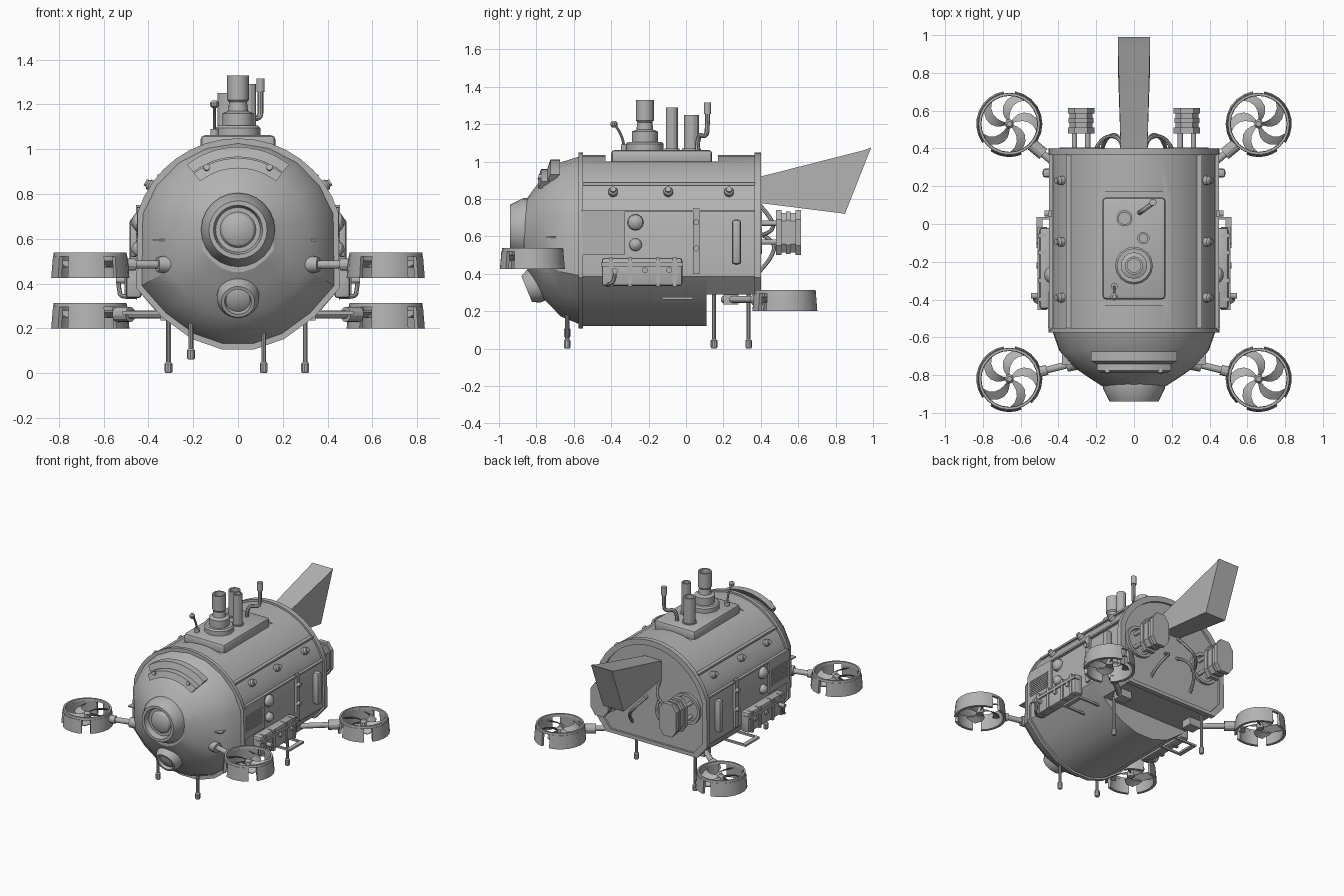
import bpy, bmesh, math
from mathutils import Vector

old = bpy.data.objects.get("Cube")
if old:
    bpy.data.objects.remove(old)

grey = bpy.data.materials.new("hull grey")
grey.use_nodes = True
grey.diffuse_color = (0.45, 0.45, 0.45, 1)
grey.node_tree.nodes["Principled BSDF"].inputs["Base Color"].default_value = grey.diffuse_color
parts = []


def finish(name, mesh, mirror=False):
    obj = bpy.data.objects.new(name, mesh)
    bpy.context.collection.objects.link(obj)
    mesh.materials.clear()
    mesh.materials.append(grey)
    if mirror:
        obj.modifiers.new("Mirror", 'MIRROR').use_mirror_merge = False
    parts.append(obj)
    return obj


def loft(name, rings, mirror=False, closed=False):
    """Skin a row of closed cross-sections, capped unless closed into a loop."""
    bm = bmesh.new()
    rows = [[bm.verts.new(p) for p in ring] for ring in rings]
    pairs = list(zip(rows, rows[1:])) + ([(rows[-1], rows[0])] if closed else [])
    for a, b in pairs:
        for i in range(len(a)):
            j = (i + 1) % len(a)
            bm.faces.new((a[i], a[j], b[j], b[i]))
    if not closed:
        bm.faces.new(rows[0])
        bm.faces.new(rows[-1])
    bmesh.ops.recalc_face_normals(bm, faces=bm.faces)
    mesh = bpy.data.meshes.new(name)
    bm.to_mesh(mesh)
    bm.free()
    return finish(name, mesh, mirror)


def lathe(name, origin, axis, profile, n=16, mirror=False):
    """Turn (radius, distance) pairs around an axis."""
    axis = Vector(axis).normalized()
    side = axis.orthogonal().normalized()
    other = axis.cross(side)
    turn = [i * math.tau / n for i in range(n)]
    rings = [[Vector(origin) + axis * h + (side * math.cos(t) + other * math.sin(t)) * r
              for t in turn] for r, h in profile]
    return loft(name, rings, mirror)


def rod(name, a, b, r, r_end=None, n=12, mirror=False):
    d = Vector(b) - Vector(a)
    return lathe(name, a, d, [(r, 0), (r_end or r, d.length)], n, mirror)


def box(name, centre, size, bevel=0, mirror=False):
    bm = bmesh.new()
    bmesh.ops.create_cube(bm, size=1)
    for v in bm.verts:
        v.co = Vector(centre) + Vector(s * c for s, c in zip(size, v.co))
    if bevel:
        bmesh.ops.bevel(bm, geom=bm.edges[:], offset=bevel, segments=2, affect='EDGES', profile=0.5)
    mesh = bpy.data.meshes.new(name)
    bm.to_mesh(mesh)
    bm.free()
    return finish(name, mesh, mirror)


def evaluated_mesh(obj):
    return bpy.data.meshes.new_from_object(obj.evaluated_get(bpy.context.evaluated_depsgraph_get()))


def pipe(name, points, r, mirror=False):
    curve = bpy.data.curves.new(name, 'CURVE')
    curve.dimensions = '3D'
    curve.bevel_depth, curve.bevel_resolution, curve.use_fill_caps = r, 2, True
    spline = curve.splines.new('NURBS')
    spline.points.add(len(points) - 1)
    for p, co in zip(spline.points, points):
        p.co = (*co, 1)
    spline.order_u, spline.use_endpoint_u, spline.resolution_u = 3, True, 6
    tmp = bpy.data.objects.new("temporary", curve)
    bpy.context.collection.objects.link(tmp)
    mesh = evaluated_mesh(tmp)
    bpy.data.objects.remove(tmp)
    return finish(name, mesh, mirror)


# Hull cross-section: round roof, upright sides, rounded keel
KEEL = [(0.07, 0.12), (0.2, 0.165), (0.33, 0.26), (0.44, 0.385)]
STERN = [(0.36, 0.29), (0.44, 0.385)]


def section(y, scale=1, lower=KEEL, centre=0.58, steps=8):
    half = list(lower)
    for i in range(steps):
        t = math.radians(17 + 73 * i / steps)
        half.append((0.455 * math.cos(t), 0.58 + 0.455 * math.sin(t)))
    loop = half + [(0, 1.035)] + [(-x, z) for x, z in reversed(half)]
    return [(x * scale, y, centre + (z - centre) * scale) for x, z in loop]


def rim(name, y0, y1, scale, lower=KEEL):
    loft(name, [section(y, s, lower) for y, s in
                ((y0, 0.94), (y0, scale), (y1, scale), (y1, 0.94))], closed=True)


# Hull with the flat deck recess cut into its roof
hull = loft("hull", [section(-0.57), section(0.11)])
stern = loft("stern_hull", [section(0.11, lower=STERN), section(0.385, lower=STERN)])
cutter = box("deck_cutter", (0, -0.13, 1.1), (0.6, 0.6, 0.2))
for obj in (hull, stern):
    cut = obj.modifiers.new("Deck", 'BOOLEAN')
    cut.operation, cut.object = 'DIFFERENCE', cutter
    mesh = evaluated_mesh(obj)
    obj.modifiers.clear()
    obj.data = mesh
parts.remove(cutter)
bpy.data.objects.remove(cutter)
rim("front_rim", -0.575, -0.55, 1.03)
rim("rear_rim", 0.365, 0.4, 1.03, STERN)

# Faceted nose with its two portholes and brow
loft("nose", [section(y, s, centre=0.64, steps=4) for y, s in
              ((-0.57, 0.98), (-0.67, 0.9), (-0.76, 0.72), (-0.82, 0.52), (-0.865, 0.36))])
lathe("main_porthole", (0, -0.84, 0.64), (0, -1, 0),
      [(0.165, 0), (0.165, 0.03), (0.13, 0.1), (0.11, 0.1), (0.1, 0.06), (0.08, 0.06),
       (0.07, 0.075), (0.04, 0.09)], 24)
lathe("lower_porthole", (0, -0.75, 0.36), (0, -0.92, -0.38),
      [(0.095, 0), (0.095, 0.07), (0.075, 0.11), (0.06, 0.11), (0.055, 0.09), (0.03, 0.1)], 20)
for name, r, y in (("brow_guard", 0.3, -0.755), ("upper_brow", 0.35, -0.705)):
    loft(name, [[(math.cos(t) * (r + dr), y + dy, 0.64 + math.sin(t) * (r + dr))
                 for dr, dy in ((-0.025, 0), (-0.025, -0.035), (0.02, -0.02), (0.02, 0.03))]
                for t in (math.radians(52 + 76 * i / 12) for i in range(13))])
rod("brow_stud", (0.14, -0.72, 0.9), (0.14, -0.79, 0.92), 0.014, mirror=True)
box("nose_slit", (0.33, -0.715, 0.595), (0.1, 0.06, 0.008), mirror=True)

# Deck platform and its masts
box("deck_platform", (0, -0.13, 1.02), (0.335, 0.54, 0.085), 0.02)
lathe("main_tower", (0, -0.22, 1.05), (0, 0, 1),
      [(0.1, 0), (0.1, 0.045), (0.09, 0.055), (0.07, 0.055), (0.07, 0.11), (0.045, 0.12),
       (0.04, 0.16), (0.048, 0.17), (0.048, 0.28), (0.036, 0.28), (0.036, 0.2)])
for name, x, y, r, h in (("front_vent", 0.05, -0.075, 0.032, 0.24), ("rear_vent", -0.05, 0.03, 0.042, 0.2)):
    lathe(name, (x, y, 1.05), (0, 0, 1),
          [(r + 0.01, 0), (r + 0.01, 0.02), (r, 0.02), (r, h), (r - 0.01, h), (r - 0.01, h - 0.1)], 12)
pipe("periscope", [(0.03, 0.06, 1.05), (0.03, 0.06, 1.15), (0.1, 0.11, 1.13), (0.1, 0.115, 1.2),
                   (0.1, 0.115, 1.28)], 0.013)
rod("periscope_head", (0.1, 0.115, 1.255), (0.1, 0.115, 1.315), 0.019)
pipe("antenna", [(-0.105, -0.33, 1.05), (-0.105, -0.33, 1.14), (-0.105, -0.385, 1.2)], 0.007)
lathe("antenna_ball", (-0.105, -0.385, 1.183), (0, 0, 1),
      [(0.01, 0), (0.02, 0.01), (0.02, 0.024), (0.01, 0.034)], 10)
rod("antenna_foot", (-0.105, -0.33, 1.05), (-0.105, -0.33, 1.09), 0.018)

# Tail fin: a flaring wedge
loft("tail_fin", [[(-w, y0, z0), (w, y0, z0), (w, y1, z1), (-w, y1, z1)] for w, y0, z0, y1, z1 in
                  ((0.07, 0.38, 0.78, 0.38, 0.915), (0.085, 0.82, 0.725, 0.95, 1.06),
                   (0.085, 0.85, 0.72, 0.99, 1.075))])

# Rear engines, mounts and cables
lathe("engine_ring", (0.28, 0.38, 0.62), (0, 1, 0),
      [(0.115, 0), (0.115, 0.025), (0.095, 0.025), (0.09, 0.008)], 20, mirror=True)
octagon = [(0.035, 0.12), (0.07, 0.07), (0.07, -0.07), (0.035, -0.12)]
octagon += [(-x, -z) for x, z in octagon]
loft("engine", [[(0.28 + x * s, y, 0.62 + z * s) for x, z in octagon] for s, y in
                ((0.85, 0.48), (1, 0.48), (1, 0.51), (0.88, 0.51), (0.88, 0.535), (0.95, 0.535),
                 (0.95, 0.56), (0.88, 0.56), (0.88, 0.585), (1, 0.585), (1, 0.615), (0.8, 0.615))], True)
for dx in (-0.035, 0.035):
    for dz in (-0.05, 0.05):
        rod("engine_strut", (0.28 + dx, 0.37, 0.62 + dz), (0.28 + dx, 0.49, 0.62 + dz), 0.014, mirror=True)
pipe("upper_cable", [(0.06, 0.38, 0.78), (0.06, 0.46, 0.7), (0.17, 0.47, 0.62), (0.21, 0.38, 0.6)], 0.011, True)
pipe("lower_cable", [(0.05, 0.38, 0.62), (0.07, 0.48, 0.58), (0.16, 0.46, 0.48), (0.17, 0.38, 0.4)], 0.011, True)

# Ducted thrusters on arms, one at each corner
def thruster(prefix, cx, cy, z):
    def arc(name, profile, start, end, n):
        turns = [math.radians(start + (end - start) * i / n) for i in range(n + 1)]
        loft(prefix + name, [[(cx + r * math.cos(t), cy + r * math.sin(t), z + h) for r, h in profile]
                             for t in turns], True)
    lip = [(0.148, 0.095), (0.165, 0.095), (0.163, 0.113), (0.15, 0.113)]
    wall = [(0.155, 0), (0.175, 0), (0.167, 0.097), (0.148, 0.097)]
    arc("_duct_lip", lip, 0, 360, 24)
    for start, end in ((100, 228), (248, 305), (325, 440)):
        arc("_duct_wall", wall, start, end, 8)
    lathe(prefix + "_hub", (cx, cy, z + 0.035), (0, 0, 1),
          [(0.024, 0), (0.024, 0.04), (0.014, 0.055)], 12, True)
    for k in range(5):
        rings = []
        for i in range(6):
            t = i / 5
            r, mid = 0.018 + 0.135 * t, k * math.tau / 5 + 0.7 * t * t
            spread = 0.35 - 0.12 * t
            rings.append([(cx + r * math.cos(mid + s * spread), cy + r * math.sin(mid + s * spread),
                           z + 0.06 + s * 0.014 + d) for s, d in ((-1, 0), (1, 0), (1, 0.005), (-1, 0.005))])
        loft(prefix + "_blade", rings, True)


thruster("front", 0.66, -0.82, 0.425)
thruster("rear", 0.66, 0.53, 0.2)
rod("front_arm_fairing", (0.24, -0.71, 0.485), (0.36, -0.75, 0.485), 0.05, 0.034, 16, True)
rod("front_arm", (0.33, -0.74, 0.485), (0.51, -0.785, 0.485), 0.019, mirror=True)
rod("front_arm_collar", (0.46, -0.772, 0.485), (0.505, -0.784, 0.485), 0.028, mirror=True)
rod("rear_arm", (0.28, 0.2, 0.262), (0.55, 0.43, 0.262), 0.019, mirror=True)
rod("rear_arm_collar", (0.48, 0.37, 0.262), (0.54, 0.42, 0.262), 0.034, mirror=True)
box("rear_arm_mount", (0.3, 0.24, 0.265), (0.09, 0.08, 0.06), mirror=True)

# Landing legs
for x, y, top, foot in ((0.115, -0.635, 0.22, 0), (-0.21, -0.635, 0.3, 0.06),
                        (0.3, 0.15, 0.3, 0), (-0.31, 0.335, 0.3, 0)):
    lathe("landing_leg", (x, y, foot), (0, 0, 1),
          [(0.013, 0), (0.018, 0.008), (0.018, 0.042), (0.011, 0.05), (0.011, top - foot)], 10)

# Side fittings, the same on both sides
box("roof_ledge", (0.345, -0.09, 0.88), (0.03, 0.92, 0.014), mirror=True)
box("side_ledge", (0.44, -0.09, 0.735), (0.02, 0.92, 0.012), mirror=True)
for y in (-0.39, -0.095, 0.23):
    lathe("side_lamp", (0.375, y, 0.83), (0.85, 0, 0.5),
          [(0.025, 0), (0.025, 0.025), (0.016, 0.035), (0.016, 0.045)], 12, True)
box("mesh_panel", (0.44, -0.445, 0.62), (0.02, 0.23, 0.24), mirror=True)
for i in range(9):
    box("mesh_slat", (0.45, -0.455, 0.55 + i * 0.014), (0.008, 0.19, 0.006), mirror=True)
for z, r in ((0.675, 0.043), (0.555, 0.034)):
    lathe("side_dome", (0.435, -0.27, z), (1, 0, 0),
          [(r, 0), (r, 0.01), (r * 0.87, 0.024), (r * 0.5, 0.036), (r * 0.15, 0.04)], 16, True)
box("side_locker", (0.465, -0.235, 0.41), (0.07, 0.43, 0.15), 0.015, True)
box("locker_lid", (0.485, -0.235, 0.45), (0.05, 0.44, 0.02), mirror=True)
for y in (-0.4, -0.3, -0.15, -0.06):
    box("locker_strap", (0.485, y, 0.41), (0.045, 0.022, 0.155), mirror=True)
for y in (-0.22, -0.09):
    rod("locker_knob", (0.49, y, 0.42), (0.515, y, 0.42), 0.016, mirror=True)
pipe("locker_handle", [(0.45, -0.42, 0.34), (0.52, -0.42, 0.34), (0.53, -0.38, 0.36), (0.535, -0.38, 0.42)], 0.01, True)
rod("handle_grip", (0.48, -0.38, 0.415), (0.545, -0.38, 0.415), 0.015, mirror=True)
box("side_strip", (0.445, 0.055, 0.575), (0.02, 0.035, 0.35), mirror=True)
for z in (0.535, 0.675):
    rod("strip_bolt", (0.44, 0.055, z), (0.475, 0.055, z), 0.016, mirror=True)
box("grab_handle", (0.46, 0.27, 0.57), (0.05, 0.05, 0.24), 0.018, True)
for y in (-0.12, 0.03):
    box("step_arm", (0.42, y, 0.27), (0.17, 0.014, 0.014), mirror=True)
box("step_bar", (0.5, -0.045, 0.27), (0.03, 0.164, 0.014), mirror=True)

# Smooth the round parts, keep the edges sharp
bpy.ops.object.select_all(action='DESELECT')
for obj in parts:
    obj.select_set(True)
bpy.context.view_layer.objects.active = hull
bpy.ops.object.shade_smooth_by_angle(angle=math.radians(28))
